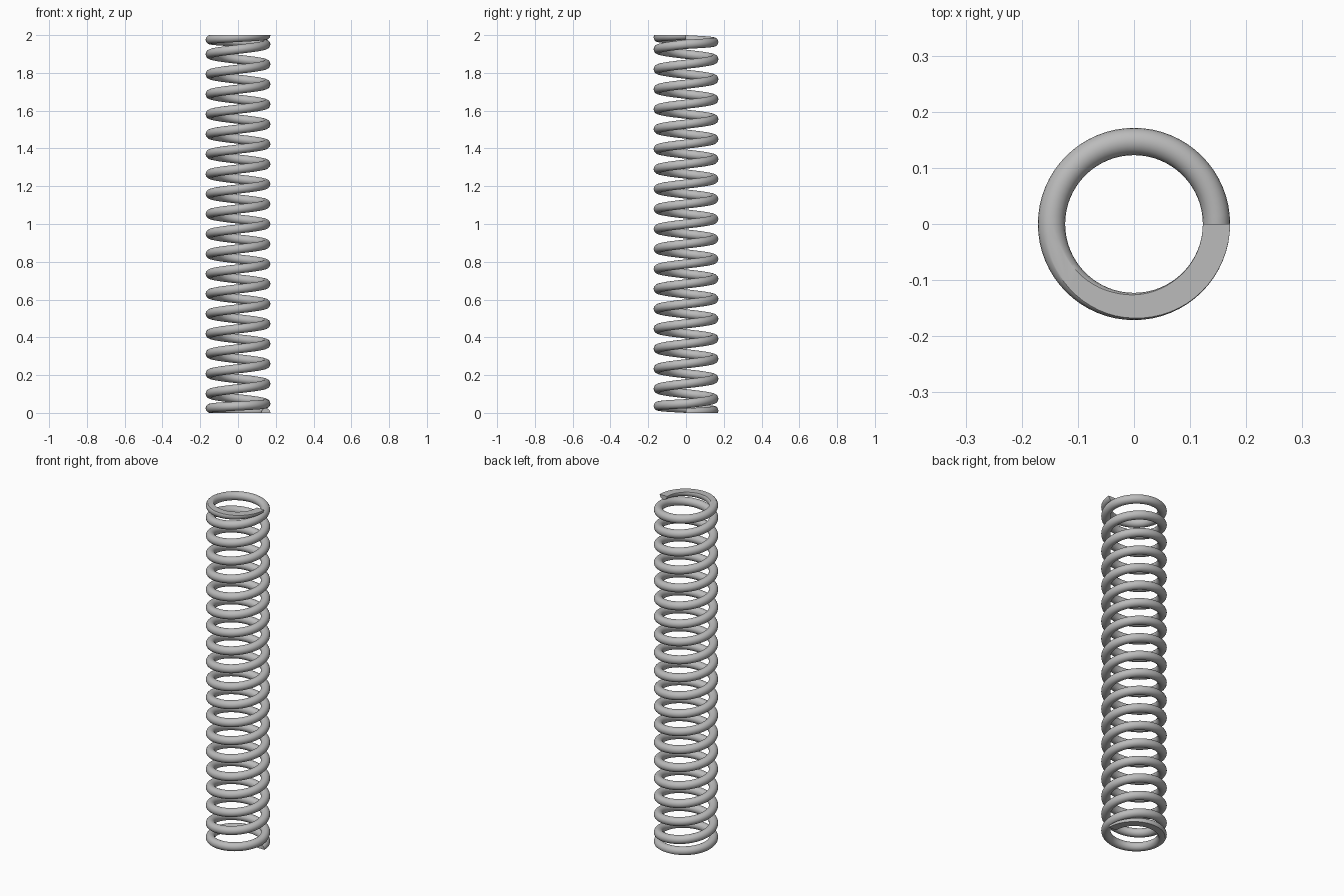
import bpy, bmesh
from math import sin, cos, pi, tau
from mathutils import Vector

cube = bpy.data.objects.get("Cube")
if cube:
    bpy.data.objects.remove(cube, do_unlink=True)

HEIGHT = 2.0
COIL_R, WIRE_R = 0.147, 0.0243
TURNS = 20            # one closed turn at each end, open turns between
STEPS, SIDES = 64, 20
END_RISE = 2 * WIRE_R
PITCH = (HEIGHT - 2 * END_RISE) / (TURNS - 2)


def centre_height(turn):
    """Height of the wire centre after a number of turns."""
    if turn < 1:
        return turn * END_RISE
    if turn > TURNS - 1:
        return HEIGHT - (TURNS - turn) * END_RISE
    return END_RISE + (turn - 1) * PITCH


def wire_ring(bm, turn):
    """Round wire section standing in the radial plane."""
    a = turn * tau
    ring = []
    for k in range(SIDES):
        t = k * tau / SIDES
        r = COIL_R + WIRE_R * cos(t)
        z = centre_height(turn) + WIRE_R * sin(t)
        ring.append(bm.verts.new((r * cos(a), r * sin(a), z)))
    return ring


# Wire swept along the helix
bm = bmesh.new()
rings = [wire_ring(bm, i / STEPS) for i in range(TURNS * STEPS + 1)]
for lower, upper in zip(rings, rings[1:]):
    for k in range(SIDES):
        n = (k + 1) % SIDES
        bm.faces.new((lower[k], lower[n], upper[n], upper[k]))
bm.faces.new(rings[0])
bm.faces.new(rings[-1])

# Ends ground flat
for z, up in ((0, -1), (HEIGHT, 1)):
    bmesh.ops.bisect_plane(bm, geom=bm.verts[:] + bm.edges[:] + bm.faces[:], dist=1e-6,
                           plane_co=Vector((0, 0, z)), plane_no=Vector((0, 0, up)),
                           clear_outer=True)
    bmesh.ops.holes_fill(bm, edges=[e for e in bm.edges if e.is_boundary], sides=0)
bmesh.ops.recalc_face_normals(bm, faces=bm.faces[:])

mesh = bpy.data.meshes.new("coil_spring")
bm.to_mesh(mesh)
bm.free()
spring = bpy.data.objects.new("coil_spring", mesh)
bpy.context.collection.objects.link(spring)

# Grey steel
steel = bpy.data.materials.new("grey_steel")
steel.use_nodes = True
colour = (0.5, 0.5, 0.5, 1)
steel.diffuse_color = colour
steel.node_tree.nodes["Principled BSDF"].inputs["Base Color"].default_value = colour
mesh.materials.append(steel)

bpy.ops.object.select_all(action="DESELECT")
spring.select_set(True)
bpy.context.view_layer.objects.active = spring
bpy.ops.object.shade_smooth_by_angle(angle=pi / 6)
